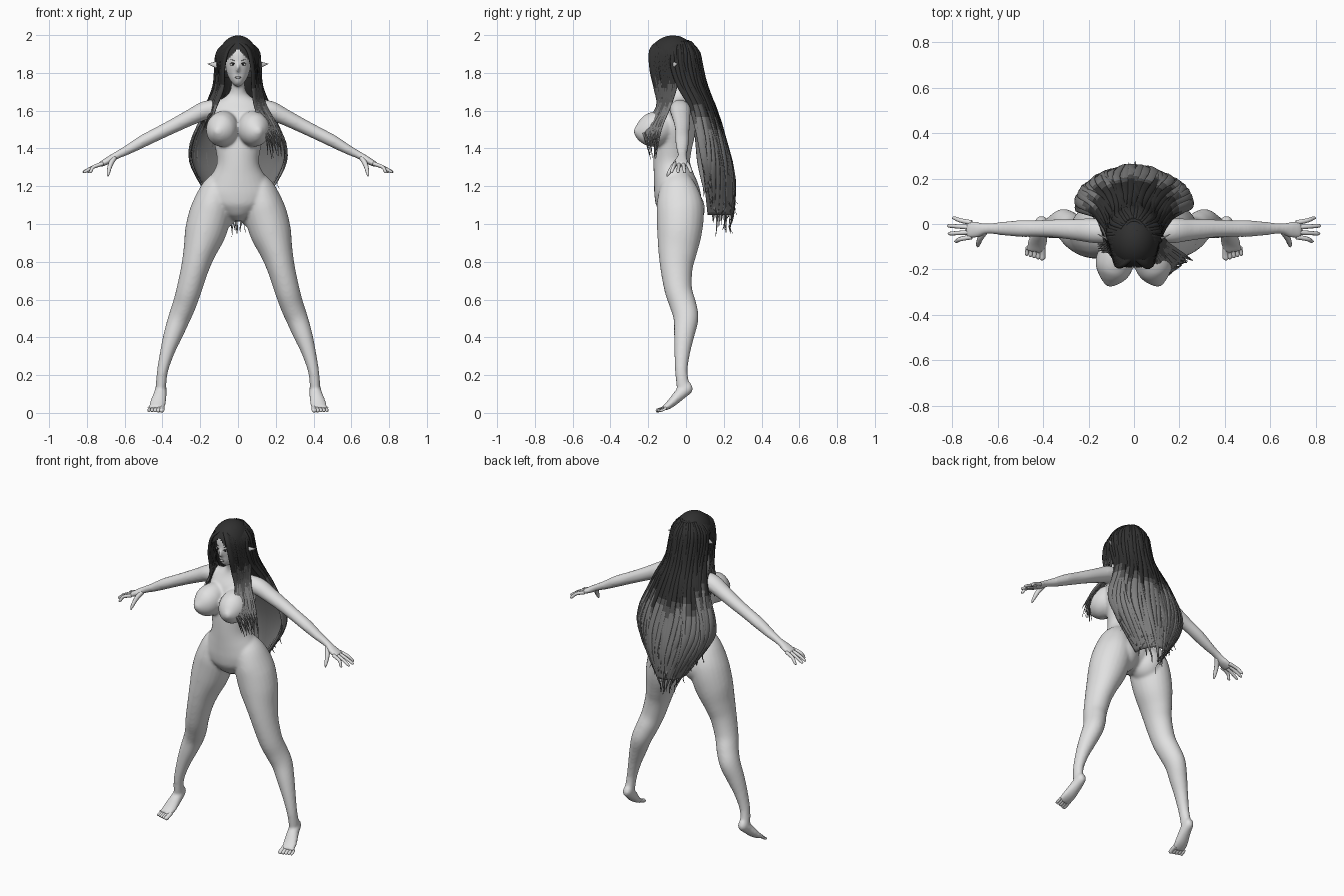
import bpy, bmesh, math, random
from mathutils import Vector, Matrix

random.seed(4)
if "Cube" in bpy.data.objects:
    bpy.data.objects.remove(bpy.data.objects["Cube"])


def material(name, v):
    m = bpy.data.materials.new(name)
    m.use_nodes = True
    m.diffuse_color = (v, v, v, 1)
    m.node_tree.nodes["Principled BSDF"].inputs["Base Color"].default_value = (v, v, v, 1)
    return m


skin = material("skin grey", .75)
dark = material("dark hair", .03)
middle = material("middle hair", .09)
light = material("light hair", .21)
lip = material("lip grey", .5)
white = material("eye white", .9)


def spline(pts, sub):
    """Catmull-Rom through tuples of any length."""
    out = []
    for i in range(len(pts) - 1):
        p0, p1 = pts[max(i - 1, 0)], pts[i]
        p2, p3 = pts[i + 1], pts[min(i + 2, len(pts) - 1)]
        for k in range(sub):
            t = k / sub
            out.append([.5 * (2 * b + (c - a) * t + (2 * a - 5 * b + 4 * c - d) * t * t
                              + (3 * b - a - 3 * c + d) * t ** 3)
                        for a, b, c, d in zip(p0, p1, p2, p3)])
    return out + [list(pts[-1])]


def fade(faces, high, low):
    """Hair lightens in steps below two heights."""
    for f in faces:
        z = f.calc_center_median().z
        f.material_index = int(z < high) + int(z < low)


def tube(bm, pts, ref=(1, 0, 0), n=16, sub=5):
    """Loft of ellipses; points are x, y, z, half width along ref, half depth."""
    rows = spline(pts, sub)
    rings = []
    for i, (x, y, z, a, b) in enumerate(rows):
        tan = (Vector(rows[min(i + 1, len(rows) - 1)][:3]) - Vector(rows[max(i - 1, 0)][:3])).normalized()
        u = Vector(ref)
        u = (u - tan * u.dot(tan)).normalized()
        v = tan.cross(u)
        a, b = max(a, .001), max(b, .001)
        rings.append([bm.verts.new(Vector((x, y, z)) + u * a * math.cos(q) + v * b * math.sin(q))
                      for q in (math.tau * k / n for k in range(n))])
    faces = [bm.faces.new(rings[0]), bm.faces.new(rings[-1])]
    for r, s in zip(rings, rings[1:]):
        for k in range(n):
            j = (k + 1) % n
            faces.append(bm.faces.new((r[k], r[j], s[j], s[k])))
    return faces


def ball(bm, centre, size, n=24):
    mat = Matrix.Translation(centre) @ Matrix.Diagonal((*size, 1))
    bmesh.ops.create_uvsphere(bm, u_segments=n, v_segments=n // 2 + 4, radius=1, matrix=mat)


def finish(bm, name, *mats):
    bmesh.ops.recalc_face_normals(bm, faces=bm.faces)
    for f in bm.faces:
        f.smooth = True
    me = bpy.data.meshes.new(name)
    bm.to_mesh(me)
    bm.free()
    for m in mats:
        me.materials.append(m)
    ob = bpy.data.objects.new(name, me)
    bpy.context.scene.collection.objects.link(ob)
    return ob


def flip(pts, s):
    return [(s * p[0], *p[1:]) for p in pts]


# Body: overlapping volumes fused into one skin
body = bmesh.new()
tube(body, [(0, -.035, 1.015, .02, .04), (0, -.035, 1.05, .09, .09), (0, -.038, 1.11, .165, .12),
            (0, -.05, 1.18, .182, .12), (0, -.065, 1.25, .145, .107), (0, -.075, 1.32, .112, .097),
            (0, -.07, 1.4, .12, .1), (0, -.055, 1.5, .145, .105), (0, -.045, 1.58, .15, .09),
            (0, -.04, 1.64, .12, .06), (0, -.042, 1.68, .06, .045), (0, -.05, 1.72, .038, .04),
            (0, -.065, 1.8, .036, .04)], n=32)
tube(body, [(0, -.13, 1.733, .016, .02), (0, -.118, 1.76, .039, .048), (0, -.1, 1.8, .059, .073),
            (0, -.086, 1.86, .07, .09), (0, -.08, 1.92, .068, .085), (0, -.075, 1.97, .03, .04)], n=32)
tube(body, [(0, -.172, 1.85, .005, .008), (0, -.183, 1.82, .009, .012), (0, -.175, 1.802, .009, .005)], n=10)

leg = [(.07, -.055, 1.28, .03, .05), (.105, -.045, 1.2, .078, .095), (.13, -.035, 1.12, .1, .12),
       (.147, -.03, 1.05, .112, .125), (.175, -.035, .95, .108, .118),
       (.205, -.045, .85, .086, .102), (.23, -.05, .76, .073, .085), (.26, -.04, .65, .066, .073),
       (.285, -.015, .57, .062, .07), (.312, 0, .5, .058, .066), (.345, -.01, .41, .05, .054),
       (.375, -.02, .32, .038, .042), (.4, -.025, .22, .029, .033), (.408, -.015, .14, .028, .035)]
foot = [(.405, .03, .145, .016, .018), (.407, .012, .135, .028, .032), (.412, -.03, .1, .035, .032),
        (.425, -.08, .05, .043, .023), (.433, -.12, .022, .043, .014)]
arm = [(.09, -.035, 1.61, .05, .05), (.17, -.03, 1.602, .055, .05), (.25, -.025, 1.565, .048, .043),
       (.34, -.02, 1.52, .041, .038), (.42, -.02, 1.48, .037, .035), (.5, -.02, 1.44, .037, .033),
       (.58, -.02, 1.395, .03, .026), (.645, -.02, 1.362, .024, .02), (.69, -.025, 1.335, .036, .019),
       (.735, -.025, 1.312, .041, .013)]
bust = [(.065, -.07, 1.54, .06, .06), (.075, -.12, 1.52, .078, .085), (.084, -.165, 1.502, .085, .092),
        (.094, -.21, 1.494, .075, .082), (.105, -.247, 1.491, .047, .052), (.114, -.274, 1.492, .012, .012)]
for s in (1, -1):
    tube(body, flip(leg, s), n=24)
    tube(body, flip(foot, s), n=20)
    tube(body, flip(arm, s), (0, 1, 0), n=20)
    tube(body, flip(bust, s), n=24)
    ball(body, (s * .095, .0, 1.08), (.1, .1, .11))
fused = finish(body, "body", skin)
mod = fused.modifiers.new("fuse", "REMESH")
mod.mode = "VOXEL"
mod.voxel_size = .008
mod.use_smooth_shade = True
mod = fused.modifiers.new("soften", "SMOOTH")
mod.factor = .5
mod.iterations = 8

# Fingers, toes and pointed ears
fingers, toes, ears = bmesh.new(), bmesh.new(), bmesh.new()
for s in (1, -1):
    for i in range(4):
        y, tip = .006 - .021 * i, .026 - .034 * i
        reach = (.8, .822, .818, .79)[i]
        tube(fingers, flip([(.715, y, 1.32, .011, .011), (.765, (y + tip) / 2, 1.302, .0095, .0095),
                            (reach - .01, tip, 1.278, .008, .008), (reach, tip, 1.272, .003, .003)], s),
             (0, 1, 0), 10)
    tube(fingers, flip([(.655, -.03, 1.35, .016, .014), (.675, -.06, 1.315, .014, .013),
                        (.686, -.09, 1.272, .01, .009), (.688, -.1, 1.252, .003, .003)], s), (0, 1, 0), 10)
    for i in range(5):
        x, r = .402 + .017 * i, .013 - .0013 * i
        y = -.152 + .005 * i
        tube(toes, flip([(x, -.105, .03, r, r), (x, y + .02, .02, r, r * .8),
                         (x + .002, y, .012, r, r * .85), (x + .002, y - .008, .01, .003, .003)], s), n=10)
    tube(ears, flip([(.06, -.095, 1.832, .024, .01), (.09, -.08, 1.837, .021, .008),
                     (.125, -.062, 1.844, .014, .005), (.16, -.045, 1.848, .001, .001)], s), (0, 0, 1), 12)
finish(fingers, "fingers", skin)
finish(toes, "toes", skin)
finish(ears, "ears", skin)

# Eyes, lids, brows and mouth
whites, eyes, mouth = bmesh.new(), bmesh.new(), bmesh.new()
for s in (1, -1):
    ball(whites, (s * .028, -.162, 1.844), (.015, .006, .006), 12)
    ball(eyes, (s * .027, -.166, 1.844), (.0055, .005, .0055), 10)
    tube(eyes, flip([(.012, -.17, 1.847, .001, .002), (.028, -.168, 1.852, .003, .003),
                     (.046, -.154, 1.85, .001, .002)], s), (0, 0, 1), 6)
    tube(eyes, flip([(.012, -.17, 1.862, .001, .002), (.03, -.166, 1.869, .002, .003),
                     (.046, -.152, 1.868, .001, .001)], s), (0, 0, 1), 6)
ball(mouth, (0, -.165, 1.776), (.016, .006, .006), 12)
finish(whites, "eye_whites", white)
finish(eyes, "eyes_and_brows", dark)
finish(mouth, "lips", lip)

# Hair cap with an open face
cap = bmesh.new()
ball(cap, (0, -.07, 1.87), (.106, .13, .128), 64)


def open_part(c):
    return c.z < 1.77 or (c.y < -.08 and c.z < 1.925 and abs(c.x) < .006 + .85 * (1.925 - c.z))


gone = [f for f in cap.faces if open_part(f.calc_center_median())]
bmesh.ops.delete(cap, geom=gone, context="FACES")
finish(cap, "hair_cap", dark)

# Back hair: curved sheet; rows are height, half width, edge y, depth
rows = spline([(1.97, .04, -.05, .06), (1.92, .095, -.06, .115), (1.85, .11, -.06, .135),
               (1.75, .115, -.03, .125), (1.65, .15, .03, .105), (1.55, .19, .06, .11),
               (1.45, .235, .08, .12), (1.35, .25, .09, .14), (1.25, .215, .1, .15),
               (1.15, .15, .11, .145), (1.05, .08, .12, .125), (.98, .03, .13, .1)], 5)


def on_sheet(row, ang, out=0):
    z, w, e, d = row
    return ((w + out) * math.sin(ang), e + (d + out) * math.cos(ang), z)


def tone_edge(ang):
    return 1.49 + .1 * abs(math.sin(ang)) ** 2


sheet = bmesh.new()
angles = [math.radians(-92 + 184 * k / 40) for k in range(41)]
grid = [[sheet.verts.new(on_sheet(r, a, .003 * (k % 2))) for k, a in enumerate(angles)] for r in rows[:-5]]
for r, s in zip(grid, grid[1:]):
    for k in range(40):
        edge = tone_edge(angles[k])
        fade([sheet.faces.new((r[k], r[k + 1], s[k + 1], s[k]))], edge, edge - .05)
ob = finish(sheet, "back_hair_sheet", dark, middle, light)
mod = ob.modifiers.new("thickness", "SOLIDIFY")
mod.thickness = .01
mod.offset = 0

# Back hair strands that follow the sheet
back = bmesh.new()
for i in range(38):
    ang = math.radians(-92 + 184 * i / 37)
    last = random.randint(46, len(rows) - 1) if abs(ang) < 1.2 else random.randint(40, 52)
    path = []
    for j in list(range(1, last, 5)) + [last]:
        t = j / last
        width = (.006 + .065 * rows[j][1]) * (1 - .6 * t ** 5)
        sway = ang + .08 * math.sin(t * 6 + i)
        path.append((*on_sheet(rows[j], sway, .003 + .006 * random.random()), width, .007 * (1.1 - t ** 4)))
    x, y, z = path[-1][:3]
    path.append((x * 1.05, y + random.uniform(-.015, .015), z - random.uniform(.02, .05), .001, .001))
    edge = tone_edge(ang) + random.uniform(-.04, .05)
    fade(tube(back, path, (math.cos(ang), -math.sin(ang), 0), 8, 3), edge, edge - .05)
finish(back, "back_hair_strands", dark, middle, light)

# Front locks: the left ones fall over the chest, the right ones over the shoulder
front = bmesh.new()
for s in (1, -1):
    for i in range(20):
        t = i / 19
        w = random.uniform(.011, .016)
        path = [(s * .004, -.14 + .1 * t, 1.968 + .02 * t, w, .006),
                (s * (.055 + .045 * t), -.183 + .12 * t, 1.92, w, .008),
                (s * (.078 + .032 * t), -.182 + .13 * t, 1.82, w, .008),
                (s * (.083 + .034 * t), -.16 + .1 * t, 1.72, w, .008)]
        if s > 0:
            path += [(.095 + .05 * t, -.15 + .06 * t, 1.62, w * .8, .007),
                     (.14 + .075 * t, -.225 + .09 * t, 1.5, w * .55, .005),
                     (.17 + .08 * t + random.uniform(-.02, .02), -.19 + .03 * t,
                      random.uniform(1.34, 1.45), .001, .001)]
        else:
            path += [(-.115 - .04 * t, -.12 + .14 * t, 1.63, w * .8, .007),
                     (-.155 - .03 * t, -.13 + .2 * t, random.uniform(1.5, 1.57), .001, .001)]
        edge = random.uniform(1.69, 1.78)
        fade(tube(front, path, (s * .7, .7, 0), 8), edge, edge - .12)
finish(front, "front_hair_locks", dark, middle, light)
